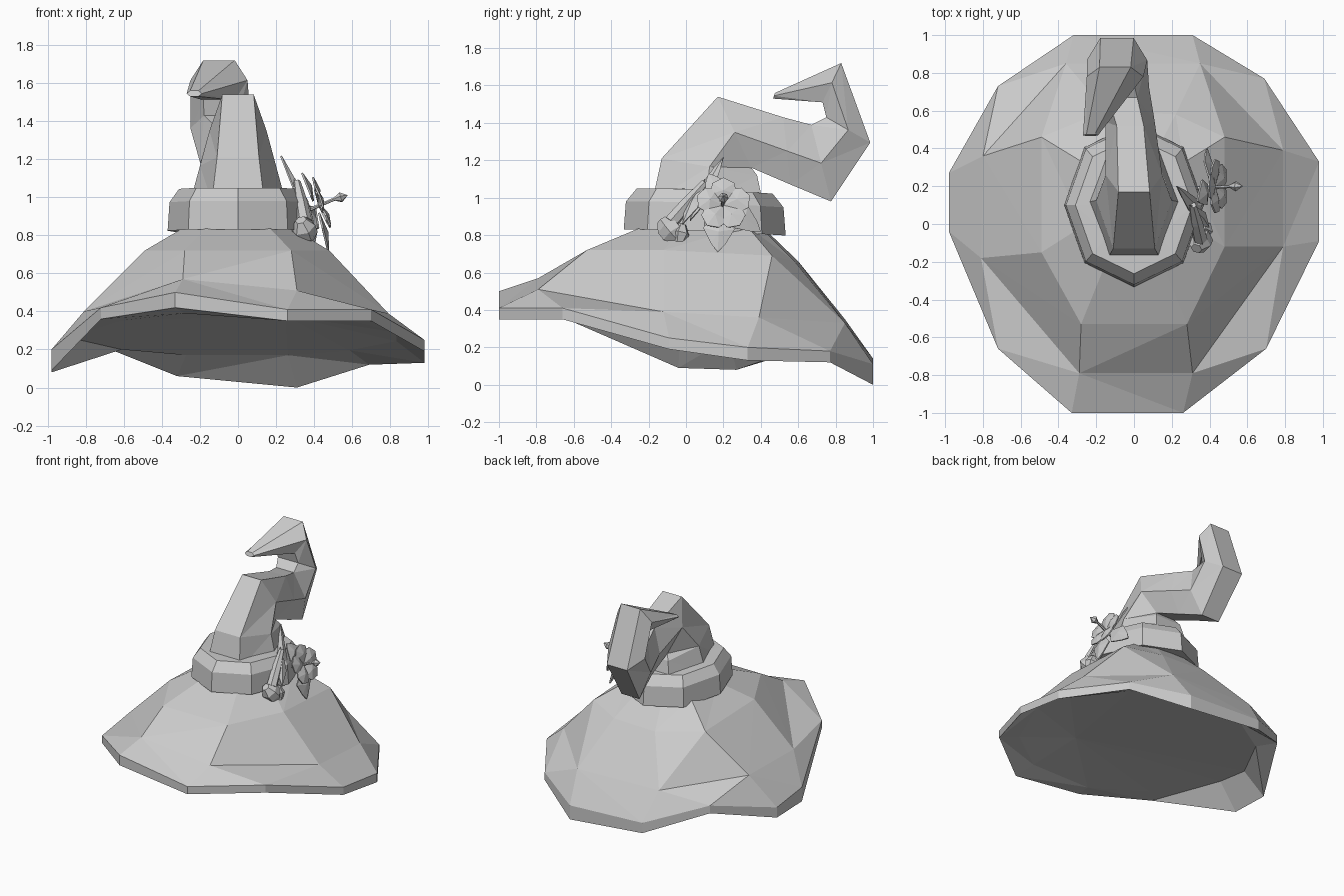
import bpy
import bmesh
from math import cos, sin, pi, radians
from mathutils import Vector

cube = bpy.data.objects.get("Cube")
if cube:
    bpy.data.objects.remove(cube)

grey = bpy.data.materials.new("plain_grey")
grey.use_nodes = True
colour = (0.6, 0.6, 0.6, 1)
grey.diffuse_color = colour
grey.node_tree.nodes["Principled BSDF"].inputs["Base Color"].default_value = colour


def finish(name, bm):
    """Turn a bmesh into a flat shaded object."""
    bmesh.ops.recalc_face_normals(bm, faces=bm.faces)
    mesh = bpy.data.meshes.new(name)
    bm.to_mesh(mesh)
    bm.free()
    mesh.materials.append(grey)
    obj = bpy.data.objects.new(name, mesh)
    bpy.context.collection.objects.link(obj)
    return obj


def skin(name, rings, cap=True, closed=False):
    """Join rings of equal length; coinciding points merge into triangles."""
    bm = bmesh.new()
    loops = [[bm.verts.new(p) for p in ring] for ring in rings]
    pairs = list(zip(loops, loops[1:]))
    if closed:
        pairs.append((loops[-1], loops[0]))
    for a, b in pairs:
        for i in range(len(a)):
            j = (i + 1) % len(a)
            bm.faces.new((a[i], a[j], b[j], b[i]))
    if cap and not closed:
        bm.faces.new(loops[0])
        bm.faces.new(loops[-1])
    bmesh.ops.remove_doubles(bm, verts=bm.verts, dist=0.0005)
    bmesh.ops.triangulate(bm, faces=[f for f in bm.faces if len(f.verts) == 4])
    return finish(name, bm)


# Brim: x, y, upper z, lower z of each rim corner, anticlockwise from the front
rim = [(-.33, -1, .5, .42), (.26, -1, .41, .35), (.7, -.66, .41, .35),
       (.98, -.09, .25, .19), (.98, .33, .2, .13), (.69, .77, .18, .12),
       (.31, 1, .11, 0), (-.32, 1, .14, .06), (-.72, .73, .28, .22),
       (-.98, .27, .16, .08), (-.98, -.04, .2, .09), (-.72, -.66, .42, .36)]
slope = [(-.29, -.79, .57), (.31, -.79, .51), (.79, -.12, .39), (.79, .39, .36),
         (.35, .85, .33), (-.36, .85, .35), (-.8, .36, .4), (-.81, -.18, .4)]
shoulder = [(-.28, -.53, .72), (.28, -.53, .72), (.48, -.12, .72), (.48, .46, .69),
            (.22, .58, .66), (-.15, .6, .66), (-.49, .46, .7), (-.49, -.15, .72)]
neck = [(x * .55, .1 + (y - .05) * .55, .85) for x, y, z in shoulder]
spread = [0, 1, 1, 2, 3, 3, 4, 5, 6, 6, 7, 7]
skin("brim", [[ring[i] for i in spread] for ring in (neck, shoulder, slope)] + [
    [(x, y, top) for x, y, top, low in rim],
    [(x, y, low) for x, y, top, low in rim],
    [(x * .85, y * .85, .28 - .11 * y) for x, y, top, low in rim],
    [(.25, -.35, .38)] * len(rim)], cap=False)


# Hat band: a tilted eight sided collar
def band_ring(radius, z):
    ring = []
    for i in range(8):
        a = i * pi / 4
        y = .1 + radius * 1.17 * sin(a)
        ring.append((radius * cos(a), y, z - .06 * max(y, 0)))
    return ring


skin("hat_band", [band_ring(r, z) for r, z in
                  ((.26, .85), (.37, .83), (.36, .98), (.31, 1.05), (.2, 1.05))],
     closed=True)


# Crooked crown: outer and inner (y, z), centre x, half width, flat top share
def crown_ring(outer, inner, x, half, top=.55):
    o, n = Vector(outer), Vector(inner)
    mid = (o + n) / 2
    ring = []
    for point, side in ((o, -top), (o, top), (mid, 1), (n, .55), (n, -.55), (mid, -1)):
        ring.append((x + side * half, point.x, point.y))
    return ring


skin("crown", [crown_ring(*s) for s in (
    ((-.18, .98), (.41, .98), 0, .25),
    ((-.13, 1.21), (.38, 1.12), 0, .2),
    ((.17, 1.54), (.35, 1.16), 0, .15),
    ((.52, 1.43), (.56, 1.07), -.02, .13),
    ((.67, 1.39), (.775, .98), -.06, .14),
    ((.75, 1.43), (.985, 1.295), -.09, .16),
    ((.73, 1.51), (.83, 1.72), -.1, .15),
    ((.465, 1.53), (.475, 1.56), -.23, .04))])


# Flower pieces
def leaf(name, base, tip, width, facing, blunt=False, bend=.02):
    base, tip, facing = Vector(base), Vector(tip), Vector(facing).normalized()
    along = tip - base
    side = along.cross(facing).normalized() * width / 2
    share = .85 if blunt else .45
    bm = bmesh.new()
    add = lambda t, s, h: bm.verts.new(base + along * t + side * s + facing * h)
    root, end = add(0, 0, 0), add(1, 0, 0)
    ridge = add(.5, 0, bend)
    left, right = add(.4, -1, 0), add(.4, 1, 0)
    left_far, right_far = add(.8, -share, 0), add(.8, share, 0)
    edge = [root, left, left_far, end, right_far, right]
    for i, v in enumerate(edge):
        bm.faces.new((ridge, v, edge[(i + 1) % len(edge)]))
    obj = finish(name, bm)
    obj.modifiers.new("thickness", "SOLIDIFY").thickness = .01


def rod(name, start, end, radii, sides=6):
    start, axis = Vector(start), Vector(end) - Vector(start)
    u = axis.orthogonal().normalized()
    v = axis.normalized().cross(u)
    rings = []
    for k, r in enumerate(radii):
        centre = start + axis * k / (len(radii) - 1)
        rings.append([centre + (u * cos(a) + v * sin(a)) * r
                      for a in (2 * pi * i / sides for i in range(sides))])
    skin(name, rings)


heart = Vector((.43, .2, .96))
axis = Vector((.94, 0, .34))
up, across = Vector((-.34, 0, .94)), Vector((0, 1, 0))
for i in range(5):
    a = radians(18 + 72 * i)
    reach = across * cos(a) + up * sin(a)
    leaf(f"petal_{i + 1}", heart, heart + reach * .15 + axis * .02, .14, axis, True)

leaf("lower_leaf", (.43, .18, .92), (.48, .17, .71), .17, (1, 0, .2))
leaf("back_leaf", (.41, .22, .95), (.39, .4, .82), .15, (1, .2, .3))
leaf("upper_leaf", (.4, .2, .98), (.34, .12, 1.13), .15, (1, 0, .4))
leaf("tall_leaf", (.38, .02, .88), (.23, .2, 1.22), .09, (1, -.3, .4))
leaf("side_leaf", (.4, -.02, .86), (.3, .1, 1.1), .08, (1, -.5, .3))

# Stamen with a pointed head
rod("stamen", (.34, .19, .92), (.53, .2, 1), (.012, .009, .009))
rod("stamen_head", (.505, .2, .99), (.575, .2, 1.01), (.008, .028, .002))

# Bud and stem
rod("bud_stem", (.35, -.08, .87), (.31, .1, 1.08), (.04, .035, .02))
rod("bud", (.37, -.04, .77), (.33, -.13, .88), (.03, .065, .065, .03))
rod("bud_tip", (.38, -.04, .76), (.36, -.02, .86), (.03, .05, .02))
